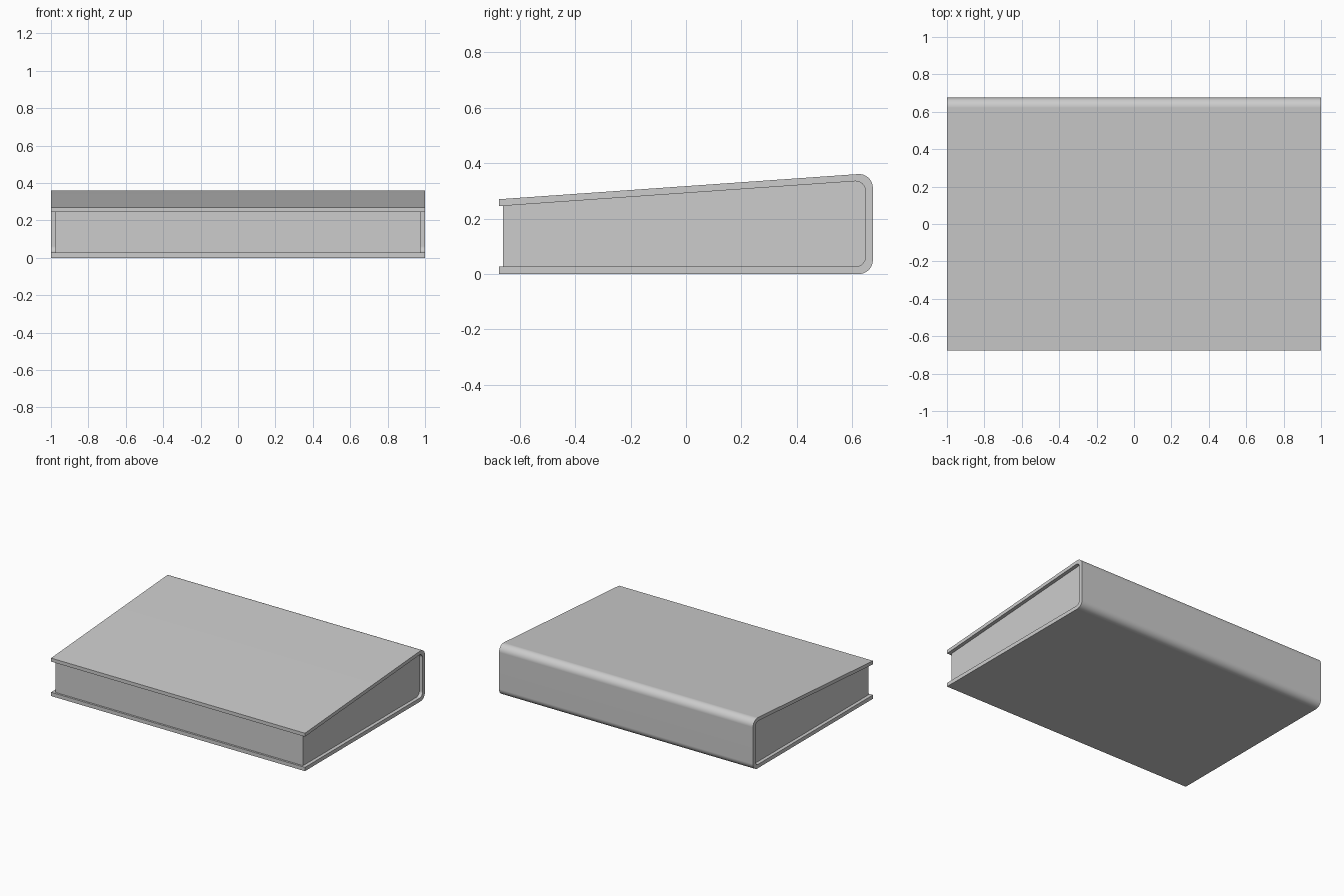
import bpy, bmesh, math
from mathutils import Vector

cube = bpy.data.objects.get("Cube")
if cube:
    bpy.data.objects.remove(cube, do_unlink=True)

GREY = (0.605, 0.605, 0.605, 1)
grey = bpy.data.materials.new("mid grey")
grey.use_nodes = True
grey.diffuse_color = GREY
grey.node_tree.nodes["Principled BSDF"].inputs["Base Color"].default_value = GREY

FRONT, BACK = -0.675, 0.675
SLOPE = 0.07
THICK = 0.027


def fillet(prev, corner, nxt, radius, steps=8):
    """Points of a round corner, from the prev side to the next side."""
    p, c, n = Vector(prev), Vector(corner), Vector(nxt)
    a, b = (p - c).normalized(), (n - c).normalized()
    half = a.angle(b) / 2
    tangent = radius / math.tan(half)
    centre = c + (a + b).normalized() * radius / math.sin(half)
    start = (c + a * tangent - centre).normalized()
    end = (c + b * tangent - centre).normalized()
    return [centre + start.slerp(end, i / steps) * radius for i in range(steps + 1)]


def rounded_back(front, back, low, high, radius):
    """Wedge outline in y and z: square at the front, round at the spine."""
    top_back = high + SLOPE * (back - front)
    a, b, c, d = (front, low), (back, low), (back, top_back), (front, high)
    return [Vector(a)] + fillet(a, b, c, radius) + fillet(b, c, d, radius) + [Vector(d)]


def extrude(name, outline, half_width):
    """Solid with the given side outline, centred across x."""
    bm = bmesh.new()
    face = bm.faces.new([bm.verts.new((-half_width, p.x, p.y)) for p in outline])
    ext = bmesh.ops.extrude_face_region(bm, geom=[face], use_keep_orig=True)
    moved = [g for g in ext["geom"] if isinstance(g, bmesh.types.BMVert)]
    bmesh.ops.translate(bm, verts=moved, vec=(2 * half_width, 0, 0))
    bmesh.ops.recalc_face_normals(bm, faces=bm.faces)
    mesh = bpy.data.meshes.new(name)
    bm.to_mesh(mesh)
    bm.free()
    mesh.materials.append(grey)
    obj = bpy.data.objects.new(name, mesh)
    bpy.context.collection.objects.link(obj)
    bpy.ops.object.select_all(action="DESELECT")
    obj.select_set(True)
    bpy.context.view_layer.objects.active = obj
    bpy.ops.object.shade_smooth_by_angle(angle=math.radians(30))
    weighted = obj.modifiers.new("flat panels", "WEIGHTED_NORMAL")
    weighted.keep_sharp = True


# Cover: one folded shell, boards and rounded spine
outer = rounded_back(FRONT, BACK, 0, 0.27, 0.05)
inner = rounded_back(FRONT, BACK - THICK, THICK, 0.245, 0.035)
extrude("cover", outer + inner[::-1], 1.0)

# Page block: fills the shell, set back at the front and both ends
inset = 0.014
pages = rounded_back(FRONT + inset, BACK - THICK, THICK, 0.245 + SLOPE * inset, 0.035)
extrude("page_block", pages, 0.975)
